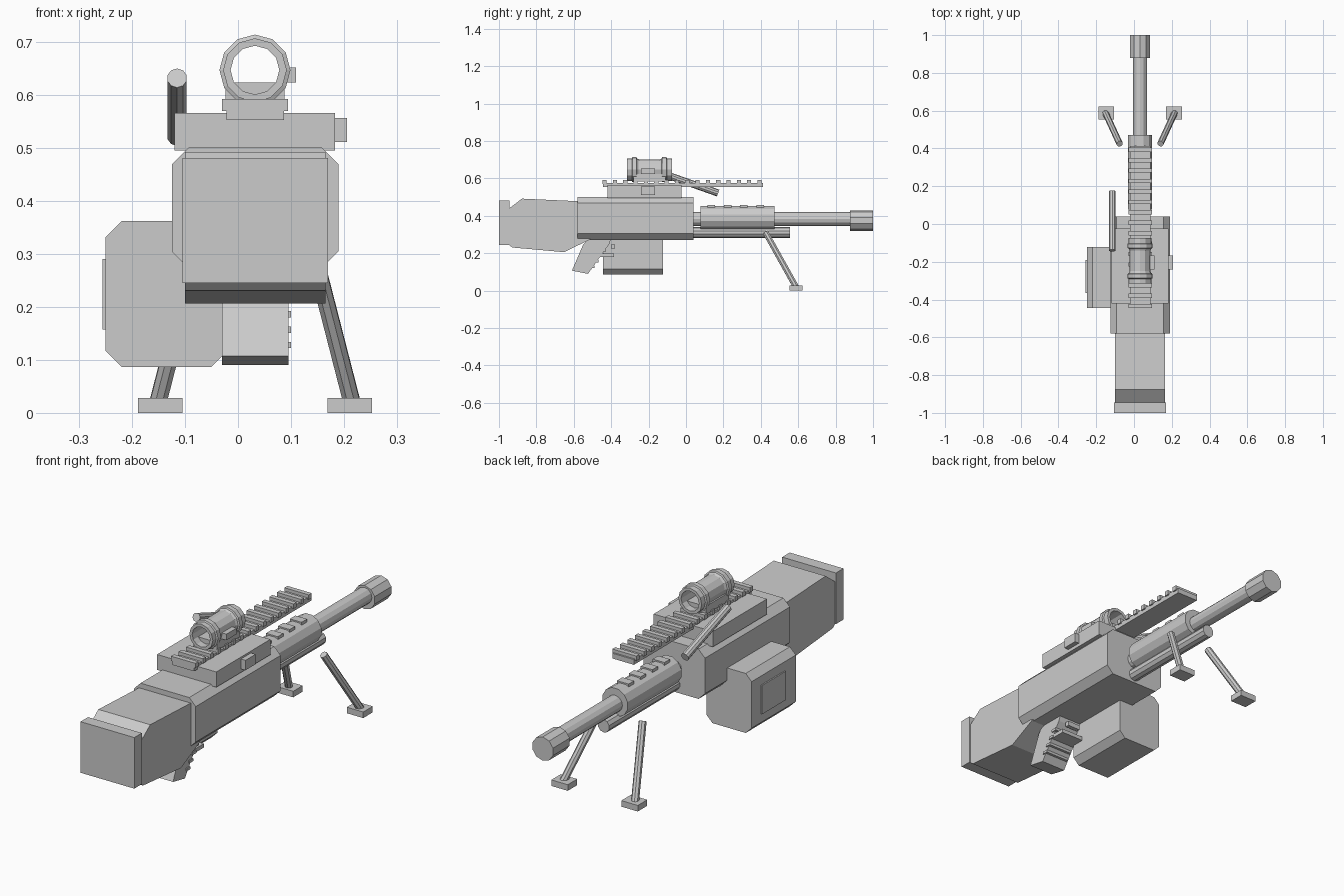
import bpy, bmesh, math
from mathutils import Vector

if "Cube" in bpy.data.objects:
    bpy.data.objects.remove(bpy.data.objects["Cube"])

CX = 0.032  # centre line of the rifle


def mesh_object(name, bm):
    bmesh.ops.recalc_face_normals(bm, faces=bm.faces)
    me = bpy.data.meshes.new(name)
    bm.to_mesh(me)
    bm.free()
    ob = bpy.data.objects.new(name, me)
    bpy.context.collection.objects.link(ob)
    return ob


def prism(name, outline, axis, a, b):
    """Extrude an outline: (y, z) points along x, or (x, z) points along y."""
    place = (lambda p, t: (t, p[0], p[1])) if axis == 'X' else (lambda p, t: (p[0], t, p[1]))
    bm = bmesh.new()
    lo = [bm.verts.new(place(p, a)) for p in outline]
    hi = [bm.verts.new(place(p, b)) for p in outline]
    n = len(outline)
    bm.faces.new(lo)
    bm.faces.new(hi)
    for i in range(n):
        j = (i + 1) % n
        bm.faces.new((lo[i], lo[j], hi[j], hi[i]))
    return mesh_object(name, bm)


def box(name, x, y, z):
    return prism(name, [(x[0], z[0]), (x[1], z[0]), (x[1], z[1]), (x[0], z[1])], 'Y', *y)


def chamfered(x, z, c):
    (a, b), (d, e) = x, z
    return [(a + c, d), (b - c, d), (b, d + c), (b, e - c),
            (b - c, e), (a + c, e), (a, e - c), (a, d + c)]


def barrel_part(name, z, r, y0, y1, n, turn=0.0):
    pts = [(CX + r * math.sin(turn + 2 * math.pi * i / n),
            z + r * math.cos(turn + 2 * math.pi * i / n)) for i in range(n)]
    return prism(name, pts, 'Y', y0, y1)


def rod(name, p0, p1, r, n=8):
    p0, p1 = Vector(p0), Vector(p1)
    d = p1 - p0
    bm = bmesh.new()
    bmesh.ops.create_cone(bm, cap_ends=True, segments=n, radius1=r, radius2=r, depth=d.length)
    bm.transform(d.to_track_quat('Z', 'Y').to_matrix().to_4x4())
    bmesh.ops.translate(bm, verts=bm.verts, vec=(p0 + p1) / 2)
    return mesh_object(name, bm)


def lathe(name, z, profile, n):
    """Spin a closed (y, radius) profile about the y direction."""
    bm = bmesh.new()
    rings = []
    for i in range(n):
        t = 2 * math.pi * i / n
        rings.append([bm.verts.new((CX + r * math.sin(t), y, z + r * math.cos(t))) for y, r in profile])
    m = len(profile)
    for i in range(n):
        p, q = rings[i], rings[(i + 1) % n]
        for k in range(m):
            l = (k + 1) % m
            bm.faces.new((p[k], p[l], q[l], q[k]))
    return mesh_object(name, bm)


# Receiver and upper block
prism('receiver', chamfered((-0.125, 0.19), (0.272, 0.502), 0.033), 'Y', -0.58, 0.04)
box('upper_block', (-0.12, 0.183), (-0.42, -0.025), (0.495, 0.566))
box('side_button', (0.18, 0.206), (-0.24, -0.166), (0.511, 0.557))

# Stock and butt plate
prism('stock', [(-0.57, 0.478), (-0.877, 0.492), (-0.945, 0.44), (-0.945, 0.245), (-0.93, 0.231),
                (-0.652, 0.206), (-0.51, 0.275), (-0.57, 0.30)], 'X', -0.1, 0.165)
box('butt_plate', (-0.105, 0.17), (-1.0, -0.945), (0.245, 0.481))

# Grip with finger ridges along its front
prism('grip', [(-0.55, 0.246), (-0.61, 0.107), (-0.524, 0.09), (-0.41, 0.25),
               (-0.40, 0.28), (-0.52, 0.28)], 'X', -0.03, 0.095)
for i in range(4):
    z = 0.128 + 0.029 * i
    y = -0.524 + (z - 0.09) * 0.7125
    box(f'grip_ridge_{i}', (-0.025, 0.1), (y - 0.02, y + 0.008), (z - 0.006, z + 0.006))
box('trigger_guard', (-0.03, 0.095), (-0.46, -0.385), (0.18, 0.198))
box('trigger', (0.0, 0.065), (-0.40, -0.38), (0.225, 0.247))

# Magazine hung on the left side
prism('magazine', chamfered((-0.25, -0.02), (0.087, 0.362), 0.03), 'Y', -0.445, -0.122)
box('magazine_panel', (-0.256, -0.245), (-0.365, -0.19), (0.157, 0.29))

# Barrel group
barrel_part('barrel', 0.383, 0.038, 0.03, 0.9, 12)
barrel_part('muzzle', 0.375, 0.055, 0.878, 1.0, 10)
barrel_part('handguard', 0.389, 0.066, 0.078, 0.472, 12, math.pi / 12)
barrel_part('gas_tube', 0.311, 0.03, 0.03, 0.556, 10)
for i in range(4):
    y = 0.135 + 0.087 * i
    box(f'handguard_rib_{i}', (CX - 0.03, CX + 0.03), (y - 0.02, y + 0.02), (0.44, 0.459))

# Accessory rail with cross teeth
box('rail_base', (-0.022, 0.087), (-0.445, 0.412), (0.553, 0.577))
for i in range(16):
    y = -0.435 + 0.0552 * i
    box(f'rail_tooth_{i}', (-0.03, 0.094), (y - 0.011, y + 0.011), (0.570, 0.592))

# Hollow scope with raised bands, mount and knob
lathe('scope', 0.647, [(-0.315, 0.06), (-0.29, 0.06), (-0.287, 0.067), (-0.265, 0.067), (-0.262, 0.06),
                       (-0.25, 0.055), (-0.14, 0.055), (-0.13, 0.06), (-0.127, 0.067), (-0.105, 0.067),
                       (-0.102, 0.06), (-0.075, 0.06), (-0.075, 0.046), (-0.315, 0.046)], 12)
box('scope_mount', (-0.024, 0.088), (-0.28, -0.11), (0.585, 0.624))
box('scope_knob', (0.08, 0.109), (-0.24, -0.166), (0.624, 0.652))

# Slanted bolt handle on the left
rod('bolt_handle', (-0.115, -0.14, 0.632), (-0.115, 0.172, 0.522), 0.019, 10)

# Bipod
for side, s in (('left', -1), ('right', 1)):
    rod(f'bipod_leg_{side}', (CX + s * 0.108, 0.425, 0.312), (CX + s * 0.183, 0.588, 0.02), 0.017)
    fx = CX + s * 0.179
    box(f'bipod_foot_{side}', (fx - 0.042, fx + 0.042), (0.553, 0.622), (0.0, 0.028))
